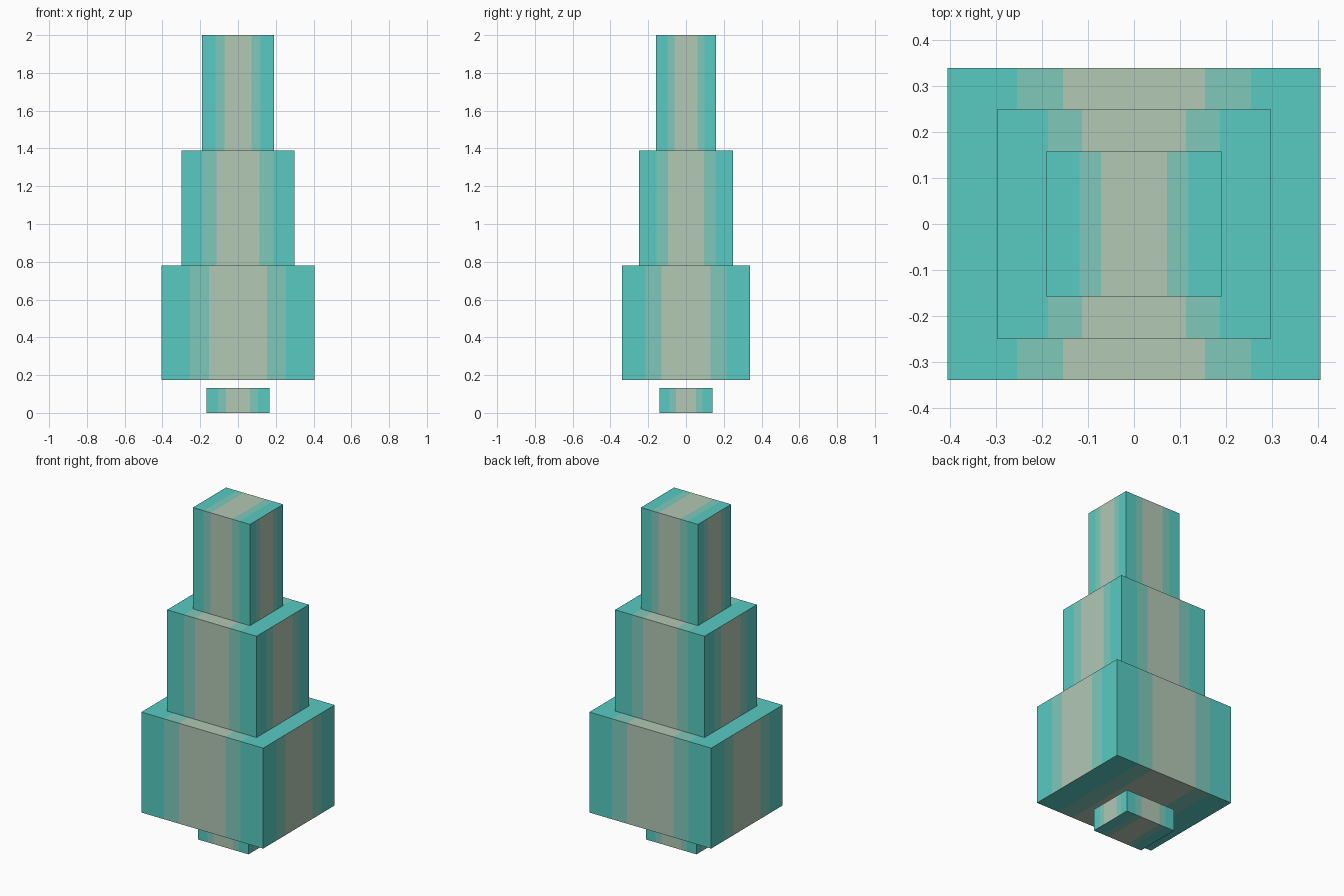
import bpy
import bmesh
from mathutils import Vector

default = bpy.data.objects.get("Cube")
if default:
    bpy.data.objects.remove(default, do_unlink=True)


def to_linear(c):
    c /= 255
    return c / 12.92 if c <= 0.04045 else ((c + 0.055) / 1.055) ** 2.4


def make_material(name, rgb):
    mat = bpy.data.materials.new(name)
    mat.use_nodes = True
    colour = [to_linear(c) for c in rgb] + [1]
    mat.diffuse_color = colour
    mat.node_tree.nodes["Principled BSDF"].inputs["Base Color"].default_value = colour
    return mat


# Colours from the middle band outwards
MATERIALS = [
    make_material("pale_sage", (178, 200, 181)),
    make_material("soft_aqua", (127, 201, 186)),
    make_material("turquoise", (87, 203, 194)),
]
BANDS = (0.38, 0.627)  # band edges as a share of the half width


def banded_block(name, half_x, half_y, bottom, top):
    """Box with symmetric colour bands running across every face."""
    bm = bmesh.new()
    bmesh.ops.create_cube(bm, size=2)
    half = Vector((half_x, half_y, (top - bottom) / 2))
    bmesh.ops.scale(bm, vec=half, verts=bm.verts)
    bm.normal_update()

    # The side faces are split along y, all the others along x
    for axis in (0, 1):
        direction = Vector((axis == 0, axis == 1, 0))
        for share in BANDS:
            for sign in (-1, 1):
                faces = [f for f in bm.faces
                         if (abs(f.normal.x) > 0.5) == (axis == 1)]
                edges = {e for f in faces for e in f.edges}
                verts = {v for f in faces for v in f.verts}
                bmesh.ops.bisect_plane(
                    bm, geom=faces + list(edges) + list(verts),
                    plane_co=direction * (sign * share * half[axis]),
                    plane_no=direction)
                bm.normal_update()

    # Colour each strip by its distance from the centre line
    for f in bm.faces:
        axis = 1 if abs(f.normal.x) > 0.5 else 0
        share = abs(f.calc_center_bounds()[axis]) / half[axis]
        f.material_index = sum(share > edge for edge in BANDS)

    mesh = bpy.data.meshes.new(name)
    bm.to_mesh(mesh)
    bm.free()
    for mat in MATERIALS:
        mesh.materials.append(mat)
    obj = bpy.data.objects.new(name, mesh)
    obj.location.z = (bottom + top) / 2
    bpy.context.collection.objects.link(obj)


# Small foot, floating just below the three stacked tiers
banded_block("foot", 0.168, 0.14, 0, 0.133)
banded_block("lower_tier", 0.406, 0.34, 0.175, 0.78)
banded_block("middle_tier", 0.298, 0.249, 0.78, 1.39)
banded_block("upper_tier", 0.19, 0.158, 1.39, 2.0)
